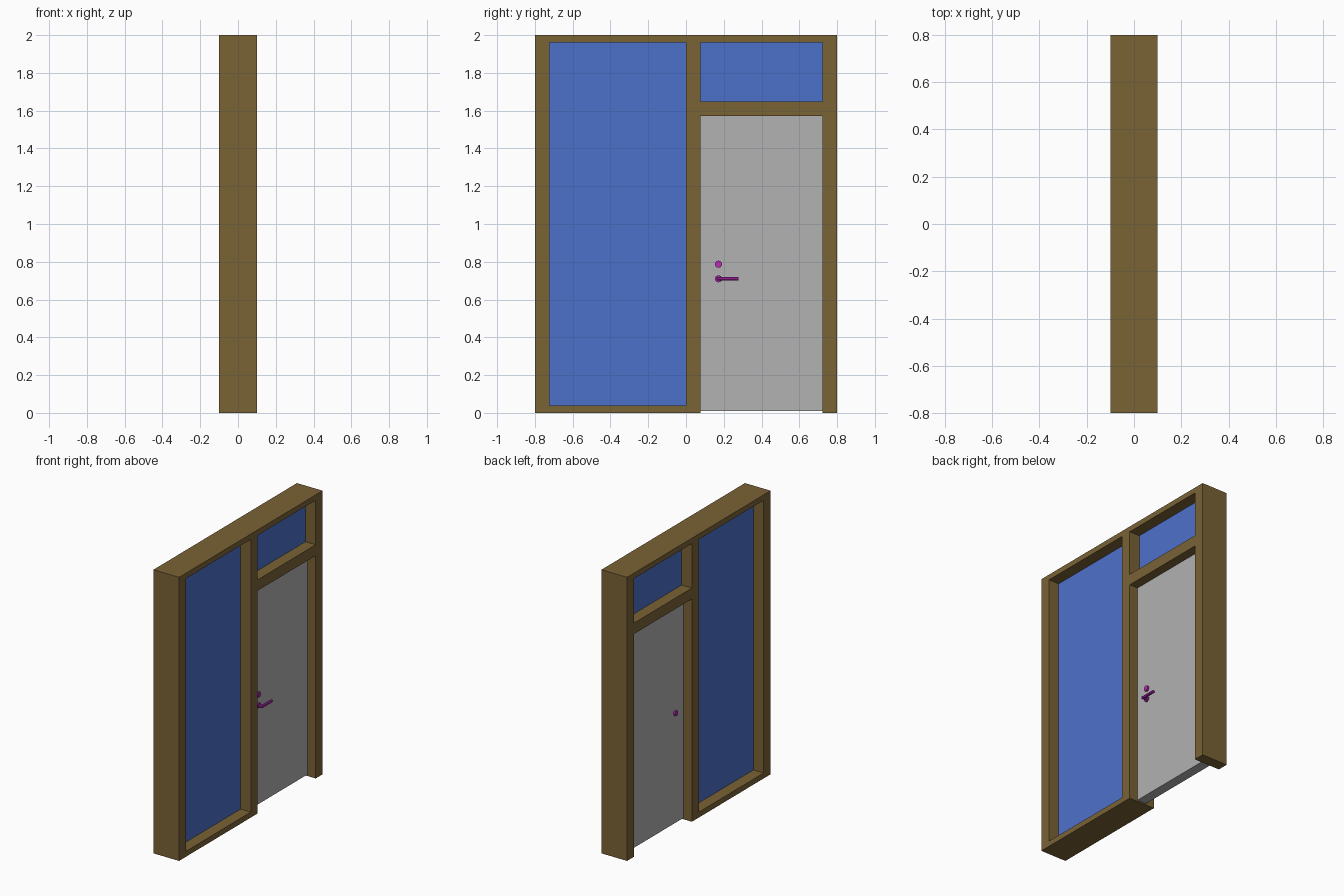
import bpy, bmesh, math
from mathutils import Matrix, Vector

if "Cube" in bpy.data.objects:
    bpy.data.objects.remove(bpy.data.objects["Cube"])


def material(name, rgb):
    m = bpy.data.materials.new(name)
    m.diffuse_color = (*rgb, 1)
    m.use_nodes = True
    m.node_tree.nodes["Principled BSDF"].inputs["Base Color"].default_value = m.diffuse_color
    return m


BROWN = material("brown wood", (0.195, 0.125, 0.037))
BLUE = material("blue glass", (0.073, 0.165, 0.591))
GREY = material("grey door", (0.445, 0.445, 0.445))
PURPLE = material("purple metal", (0.47, 0.025, 0.47))


def finish(name, bm, mat):
    bmesh.ops.recalc_face_normals(bm, faces=bm.faces)
    me = bpy.data.meshes.new(name)
    bm.to_mesh(me)
    bm.free()
    me.materials.append(mat)
    ob = bpy.data.objects.new(name, me)
    bpy.context.collection.objects.link(ob)
    return ob


def box(name, mat, x0, x1, y0, y1, z0, z1):
    bm = bmesh.new()
    bmesh.ops.create_cube(bm, size=1)
    for v in bm.verts:
        v.co = Vector((x0 if v.co.x < 0 else x1,
                       y0 if v.co.y < 0 else y1,
                       z0 if v.co.z < 0 else z1))
    return finish(name, bm, mat)


def rod(name, mat, start, end, radius, sides=10):
    a, b = Vector(start), Vector(end)
    bm = bmesh.new()
    turn = (b - a).to_track_quat('Z', 'Y').to_matrix().to_4x4()
    bmesh.ops.create_cone(bm, cap_ends=True, segments=sides, radius1=radius,
                          radius2=radius, depth=(b - a).length,
                          matrix=Matrix.Translation((a + b) / 2) @ turn)
    return finish(name, bm, mat)


# Frame as one solid: outline in (y, z) with the door gap and window openings
D, W, T = 0.1, 0.077, 0.0385
ys = [-0.8, -0.8 + W, 0, W, 0.8 - W, 0.8]
zs = [0, T, 1.571, 1.571 + W, 2 - T, 2]


def is_open(i, j):
    side_window = i == 1 and 1 <= j <= 3
    door_gap = i == 3 and j <= 1
    transom_window = i == 3 and j == 3
    return side_window or door_gap or transom_window


bm = bmesh.new()
grid = [[bm.verts.new((-D, y, z)) for z in zs] for y in ys]
for i in range(5):
    for j in range(5):
        if not is_open(i, j):
            bm.faces.new((grid[i][j], grid[i + 1][j],
                          grid[i + 1][j + 1], grid[i][j + 1]))
front = bmesh.ops.extrude_face_region(bm, geom=bm.faces[:], use_keep_orig=True)
for v in front["geom"]:
    if isinstance(v, bmesh.types.BMVert):
        v.co.x = D
bmesh.ops.dissolve_limit(bm, angle_limit=0.01, verts=bm.verts[:], edges=bm.edges[:])
finish("frame", bm, BROWN)

# Glazing
box("side_window", BLUE, -0.02, 0.02, ys[1], ys[2], zs[1], zs[4])
box("transom_window", BLUE, -0.02, 0.02, ys[3], ys[4], zs[3], zs[4])

# Door leaf, just clear of the floor
F = 0.035
box("door_leaf", GREY, -F, F, ys[3], ys[4], 0.01, zs[2])

# Lock cylinder through the leaf, and a lever handle on the right-hand face
HY, HZ = 0.172, 0.71
rod("lock_cylinder", PURPLE, (-F - 0.012, HY, 0.787), (F + 0.012, HY, 0.787), 0.019)
rod("handle_rose", PURPLE, (F, HY, HZ), (F + 0.01, HY, HZ), 0.019)
rod("handle_neck", PURPLE, (F, HY, HZ), (0.075, HY, HZ), 0.010)
rod("handle_lever", PURPLE, (0.068, HY - 0.007, HZ), (0.068, 0.277, HZ), 0.010)
